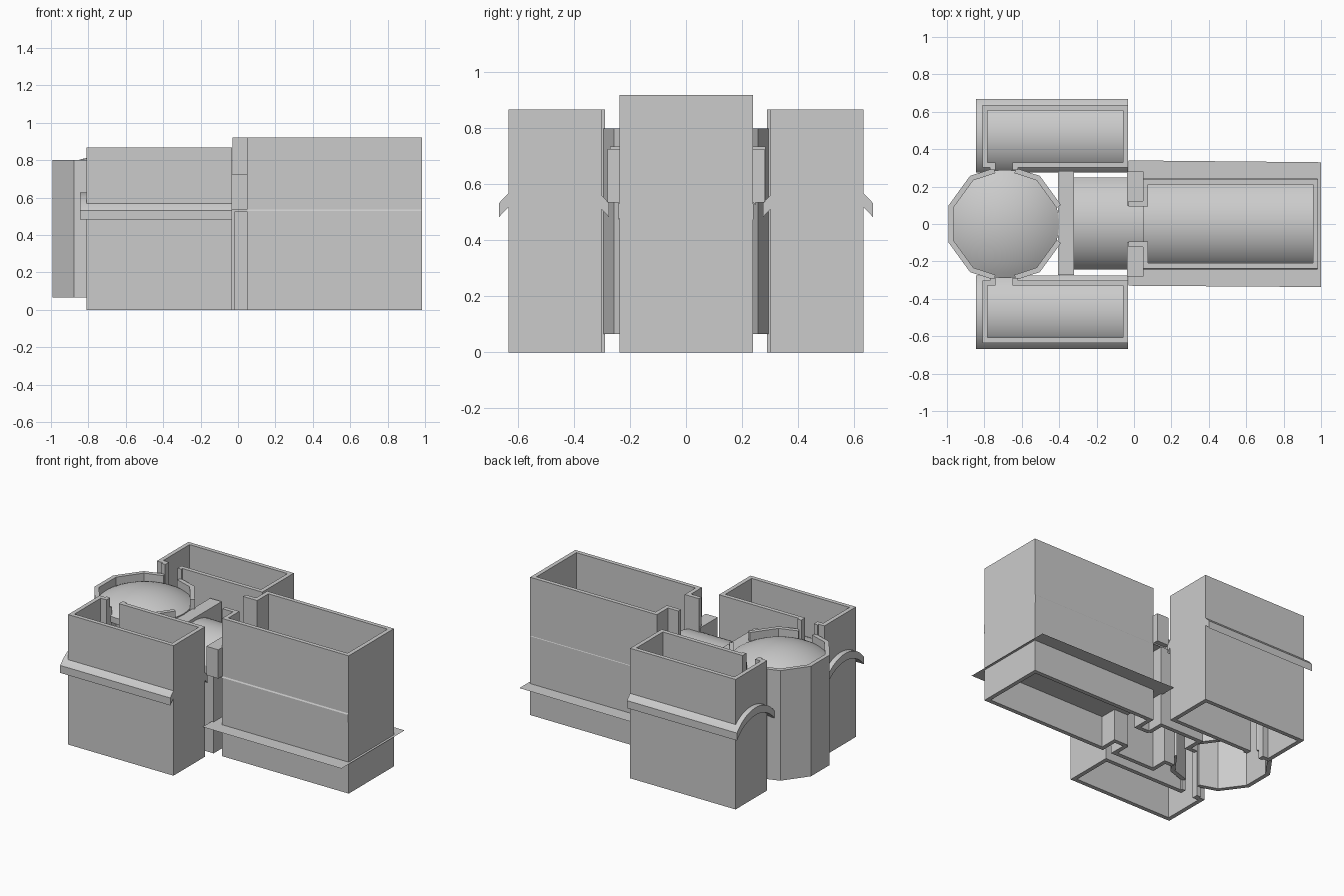
import bpy, bmesh, math
from mathutils import Vector

if "Cube" in bpy.data.objects:
    bpy.data.objects.remove(bpy.data.objects["Cube"])


def finish(name, bm, smooth=False):
    bmesh.ops.remove_doubles(bm, verts=bm.verts, dist=1e-5)
    bmesh.ops.recalc_face_normals(bm, faces=bm.faces)
    me = bpy.data.meshes.new(name)
    bm.to_mesh(me)
    bm.free()
    ob = bpy.data.objects.new(name, me)
    bpy.context.collection.objects.link(ob)
    if smooth:
        bpy.ops.object.select_all(action='DESELECT')
        ob.select_set(True)
        bpy.context.view_layer.objects.active = ob
        bpy.ops.object.shade_smooth_by_angle(angle=math.radians(30))
    return ob


def box(name, x0, x1, y0, y1, z0, z1):
    bm = bmesh.new()
    bmesh.ops.create_cube(bm, size=1)
    for v in bm.verts:
        v.co = (x0 + (v.co.x + .5) * (x1 - x0), y0 + (v.co.y + .5) * (y1 - y0),
                z0 + (v.co.z + .5) * (z1 - z0))
    return finish(name, bm)


def wall(name, pts, t, z0, z1):
    """Wall of thickness t along an open plan path, with mitred corners."""
    pts = [Vector(p) for p in pts]
    dirs = [(b - a).normalized() for a, b in zip(pts, pts[1:])]
    bm = bmesh.new()
    rows = []
    for i, p in enumerate(pts):
        a, b = dirs[max(i - 1, 0)], dirs[min(i, len(dirs) - 1)]
        n1, n2 = Vector((-a.y, a.x)), Vector((-b.y, b.x))
        m = (n1 + n2) / (1 + n1.dot(n2)) * t / 2
        rows.append([bm.verts.new((q.x, q.y, z)) for q, z in
                     ((p - m, z0), (p + m, z0), (p + m, z1), (p - m, z1))])
    for r, s in zip(rows, rows[1:]):
        for k in range(4):
            j = (k + 1) % 4
            bm.faces.new((r[k], r[j], s[j], s[k]))
    bm.faces.new(rows[0])
    bm.faces.new(rows[-1])
    return finish(name, bm)


def vault(name, x0, x1, yc, half, spring, rise, t, n=24):
    """Segmental barrel vault running along x; spring is the upper eave height."""
    r = (half * half + rise * rise) / (2 * rise)
    a = math.asin(half / r)
    bm = bmesh.new()
    rows = []
    for i in range(n + 1):
        th = -a + 2 * a * i / n
        y, z = yc + r * math.sin(th), spring + rise - r + r * math.cos(th)
        rows.append([bm.verts.new(c) for c in
                     ((x0, y, z), (x1, y, z), (x1, y, z - t), (x0, y, z - t))])
    for p, q in zip(rows, rows[1:]):
        for k in range(4):
            j = (k + 1) % 4
            bm.faces.new((p[k], p[j], q[j], q[k]))
    bm.faces.new(rows[0])
    bm.faces.new(rows[-1])
    return finish(name, bm, True)


# Long hall: walls with a west doorway and jambs, its vault and the thin floor sheet
wall("hall_walls", [(-.03, -.108), (.062, -.108), (.062, -.223), (.97, -.223),
                    (.97, .226), (.062, .226), (.062, .108), (-.03, .108)], .028, 0, .92)
vault("hall_vault", .05, .982, 0, .242, .527, .14, .055)
bm = bmesh.new()
bm.faces.new([bm.verts.new(c) for c in ((-.03, -.33, .21), (1, -.337, .21),
                                        (1, .33, .21), (-.03, .34, .21))])
finish("floor_sheet", bm)

# Two side rooms, open to the round room, each with a vault
room = [(-.755, .29), (-.755, .316), (-.797, .316), (-.797, .621),
        (-.046, .621), (-.046, .316), (-.635, .316), (-.635, .29)]
for s, side in ((1, "back"), (-1, "front")):
    wall(side + "_room_walls", [(x, s * y) for x, y in room], .028, 0, .868)
    vault(side + "_room_vault", -.845, -.032, s * .472, .197, .532, .095, .05)

# Ten-sided round room, with gaps for the three doorways
CX, R = -.69, .303


def corner(d):
    return (CX + R * math.cos(math.radians(d)), R * math.sin(math.radians(d)))


def near_tip(dx, s):
    tip, c = corner(90), corner(54)
    f = abs(dx) / (c[0] - CX)
    return (CX + dx, s * (tip[1] + (c[1] - tip[1]) * f))


wall("drum_west", [near_tip(-.055, 1)] + [corner(d) for d in (126, 162, 198, 234)]
     + [near_tip(-.055, -1)], .028, .065, .8)
for s, side in ((1, "back"), (-1, "front")):
    wall("drum_" + side, [near_tip(.055, s), corner(s * 54), corner(s * 18)], .028, .065, .8)

# Shallow dome inside the round room
bm = bmesh.new()
DR, APEX, T, RIM = .55, .825, .04, .29
arc = [RIM * i / 10 for i in range(11)]
height = [APEX - DR + math.sqrt(DR * DR - q * q) for q in arc]
prof = list(zip(arc, height)) + [(q, z - T) for q, z in zip(arc[::-1], height[::-1])]
vs = [bm.verts.new((CX + q, 0, z)) for q, z in prof]
es = [bm.edges.new(e) for e in zip(vs, vs[1:])]
bmesh.ops.spin(bm, geom=vs + es, cent=(CX, 0, 0), axis=(0, 0, 1), angle=2 * math.pi, steps=40)
bmesh.ops.remove_doubles(bm, verts=bm.verts, dist=1e-4)
bmesh.ops.dissolve_degenerate(bm, edges=bm.edges, dist=1e-5)
finish("dome", bm, True)

# Linking passage: walls, vault and the cross beams at both ends
for s, side in ((1, "back"), (-1, "front")):
    wall("passage_wall_" + side, [(-.40, s * .108), (-.335, s * .108), (-.335, s * .22),
                                  (-.03, s * .22), (-.03, s * .108)], .028, 0, .58)
    y0, y1 = sorted((s * .1, s * .28))
    box("east_beam_" + side, -.038, .05, y0, y1, .535, .727)
box("west_beam", -.405, -.32, -.272, .284, .535, .735)
vault("passage_vault", -.33, .05, .003, .245, .575, .14, .05)
